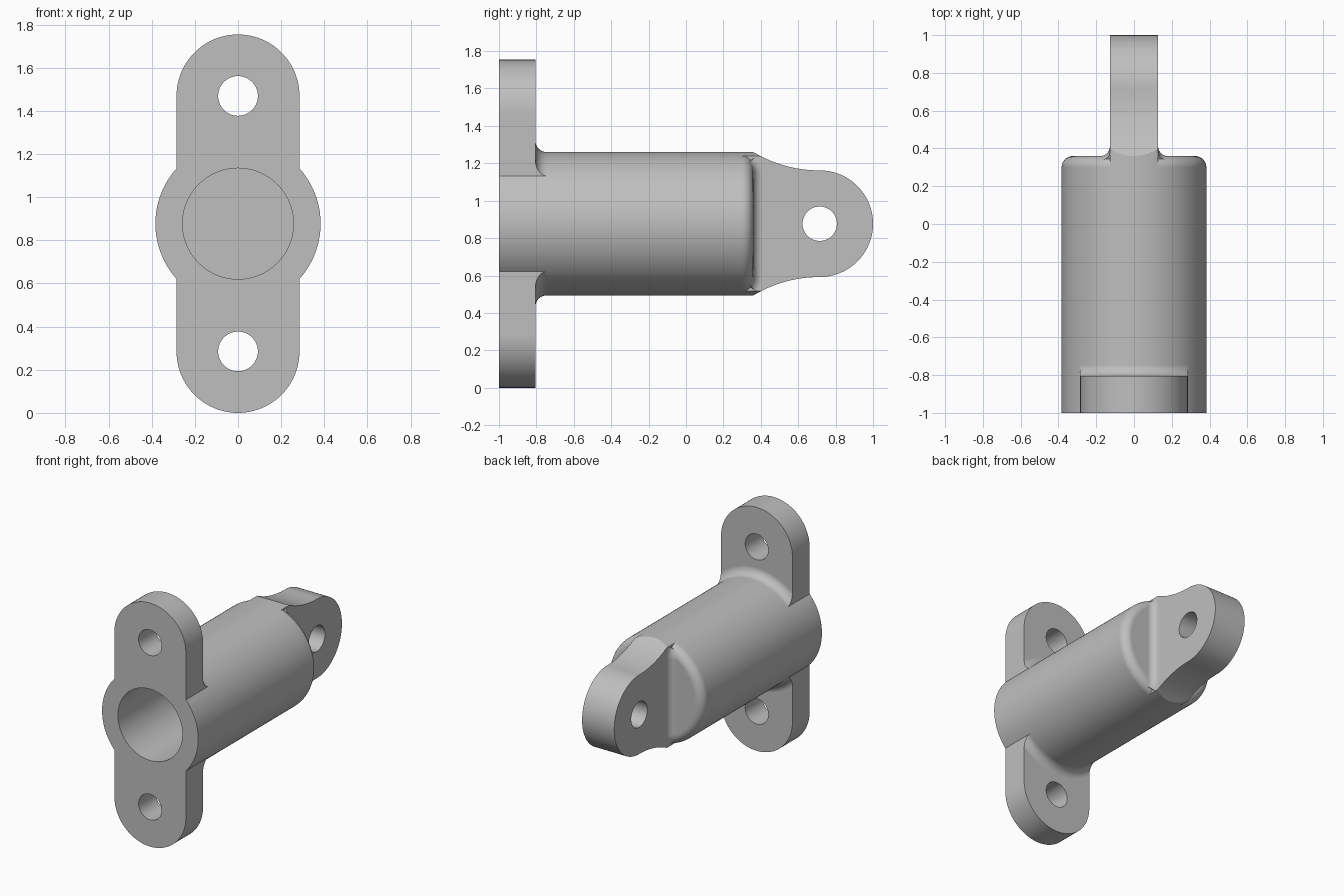
import bpy, bmesh
from math import sin, cos, pi, sqrt, atan2, hypot
from mathutils import Vector

if "Cube" in bpy.data.objects:
    bpy.data.objects.remove(bpy.data.objects["Cube"], do_unlink=True)

AXIS_Z = 0.877          # height of the barrel axis
R, RIM = 0.383, 0.06    # barrel radius and rim rounding
BACK = 0.36             # barrel end
PLATE = 0.285           # flange half width and lug end radius
BOLT = 0.592            # bolt hole distance from the axis
LUG, FIL = 0.128, 0.05  # lug half thickness and root fillet
PIN_Y = 0.715
SEG = 128

grey = bpy.data.materials.new("cast grey")
grey.use_nodes = True
grey.diffuse_color = (0.52, 0.52, 0.52, 1)
grey.node_tree.nodes["Principled BSDF"].inputs["Base Color"].default_value = (0.52, 0.52, 0.52, 1)


def finish(name, bm):
    bmesh.ops.remove_doubles(bm, verts=bm.verts, dist=1e-5)
    bmesh.ops.recalc_face_normals(bm, faces=bm.faces)
    me = bpy.data.meshes.new(name)
    bm.to_mesh(me)
    bm.free()
    me.materials.append(grey)
    ob = bpy.data.objects.new(name, me)
    ob.location.z = AXIS_Z
    bpy.context.collection.objects.link(ob)
    return ob


def arc(cx, cy, r, a0, a1, n=16):
    return [(cx + r * cos(a0 + (a1 - a0) * i / n), cy + r * sin(a0 + (a1 - a0) * i / n))
            for i in range(n + 1)]


def lathe(name, profile, closed=False):
    """Turn (radius, y) points around the y axis."""
    bm = bmesh.new()
    vs = [bm.verts.new((r, y, 0)) for r, y in profile]
    es = [bm.edges.new(p) for p in zip(vs, vs[1:])]
    if closed:
        es.append(bm.edges.new((vs[-1], vs[0])))
    bmesh.ops.spin(bm, geom=vs + es, cent=(0, 0, 0), axis=(0, 1, 0),
                   angle=2 * pi, steps=SEG, use_merge=True)
    return finish(name, bm)


def rod(name, r, y0, y1):
    return lathe(name, [(0, y0), (r, y0), (r, y1), (0, y1)])


def prism(name, outline, axis, lo, hi):
    """Extrude an outline: (x, z) along y, or (y, z) along x."""
    bm = bmesh.new()
    place = (lambda a, b, d: (a, d, b)) if axis == "y" else (lambda a, b, d: (d, a, b))
    f = bm.faces.new([bm.verts.new(place(a, b, lo)) for a, b in outline])
    new = bmesh.ops.extrude_face_region(bm, geom=[f])["geom"]
    move = Vector(place(0, 0, hi - lo))
    bmesh.ops.translate(bm, vec=move, verts=[v for v in new if isinstance(v, bmesh.types.BMVert)])
    return finish(name, bm)


def combine(ob, other, op):
    m = ob.modifiers.new(op, "BOOLEAN")
    m.operation, m.solver, m.object = op, "EXACT", other
    bpy.context.view_layer.objects.active = ob
    bpy.ops.object.modifier_apply(modifier=m.name)
    bpy.data.objects.remove(other, do_unlink=True)


def smooth(ob):
    bpy.ops.object.select_all(action="DESELECT")
    ob.select_set(True)
    bpy.context.view_layer.objects.active = ob
    bpy.ops.object.shade_smooth_by_angle(angle=0.5)


# Barrel with a rounded closed end
barrel = lathe("bracket_body", [(0, -1), (R, -1)]
               + arc(R - RIM, BACK - RIM, RIM, 0, pi / 2, 10) + [(0, BACK)])

# Flange plate with round ends
flange = prism("flange", arc(0, BOLT, PLATE, 0, pi, 48) + arc(0, -BOLT, PLATE, pi, 2 * pi, 48),
               "y", -1, -0.805)

# Fillet between flange and barrel, trimmed to the flange width
collar = lathe("collar", [(0.33, -0.9), (R + RIM, -0.9)]
               + arc(R + RIM, -0.805 + RIM, RIM, 1.5 * pi, pi, 10) + [(0.33, -0.805 + RIM)], True)
w = PLATE
combine(collar, prism("trim", [(-w, -1), (w, -1), (w, 1), (-w, 1)], "y", -1.2, 0), "INTERSECT")

# Rear lug: round eye with concave flanks, trimmed to the barrel radius
SWEEP = 0.69
flank = [(BACK - RIM + (PIN_Y - BACK + RIM) * i / 24) for i in range(24)]
upper = [(y, PLATE + SWEEP - sqrt(SWEEP ** 2 - (PIN_Y - y) ** 2)) for y in flank]
lug = prism("lug", upper + arc(PIN_Y, 0, PLATE, pi / 2, -pi / 2, 64)
            + [(y, -z) for y, z in reversed(upper)], "x", -LUG, LUG)
combine(lug, rod("trim", R, 0, 1.2), "INTERSECT")

for part in (flange, collar, lug):
    combine(barrel, part, "UNION")

# Bore, bolt holes and pin hole
combine(barrel, rod("bore", 0.257, -1.2, 0.16), "DIFFERENCE")
for z in (BOLT, -BOLT):
    combine(barrel, prism("hole", arc(0, z, 0.092, 0, 2 * pi, 64)[:-1], "y", -1.2, -0.7), "DIFFERENCE")
combine(barrel, prism("hole", arc(PIN_Y, 0, 0.092, 0, 2 * pi, 64)[:-1], "x", -0.3, 0.3), "DIFFERENCE")
smooth(barrel)
barrel.modifiers.new("flat faces", "WEIGHTED_NORMAL").keep_sharp = True


# Lug root fillets: a ball rolled along the lug wall and over the rounded rim
def root_fillet(name, side):
    bm = bmesh.new()
    rings, n, steps, zmax = [], 10, 64, 0.361
    xc = LUG + FIL
    for k in range(steps + 1):
        z = -zmax + 2 * zmax * k / steps
        rho, core = hypot(xc, z), R - RIM
        if rho <= core:
            c = Vector((xc, BACK + FIL, z))
            down = Vector((0, -1, 0))
        else:
            c = Vector((xc, BACK - RIM + sqrt((RIM + FIL) ** 2 - (rho - core) ** 2), z))
            down = (Vector((xc * core / rho, BACK - RIM, z * core / rho)) - c).normalized()
        wall = Vector((-1, 0, 0))
        pts = [c + FIL * wall.slerp(down, i / n) for i in range(n + 1)]
        pts.append(Vector((LUG - 0.02, BACK - RIM, z * 0.9)))
        rings.append([bm.verts.new((p.x * side, p.y, p.z)) for p in pts])
    m = n + 2
    for a, b in zip(rings, rings[1:]):
        for i in range(m):
            j = (i + 1) % m
            bm.faces.new((a[i], a[j], b[j], b[i]))
    bm.faces.new(rings[0])
    bm.faces.new(rings[-1])
    smooth(finish(name, bm))


root_fillet("left_lug_fillet", 1)
root_fillet("right_lug_fillet", -1)
